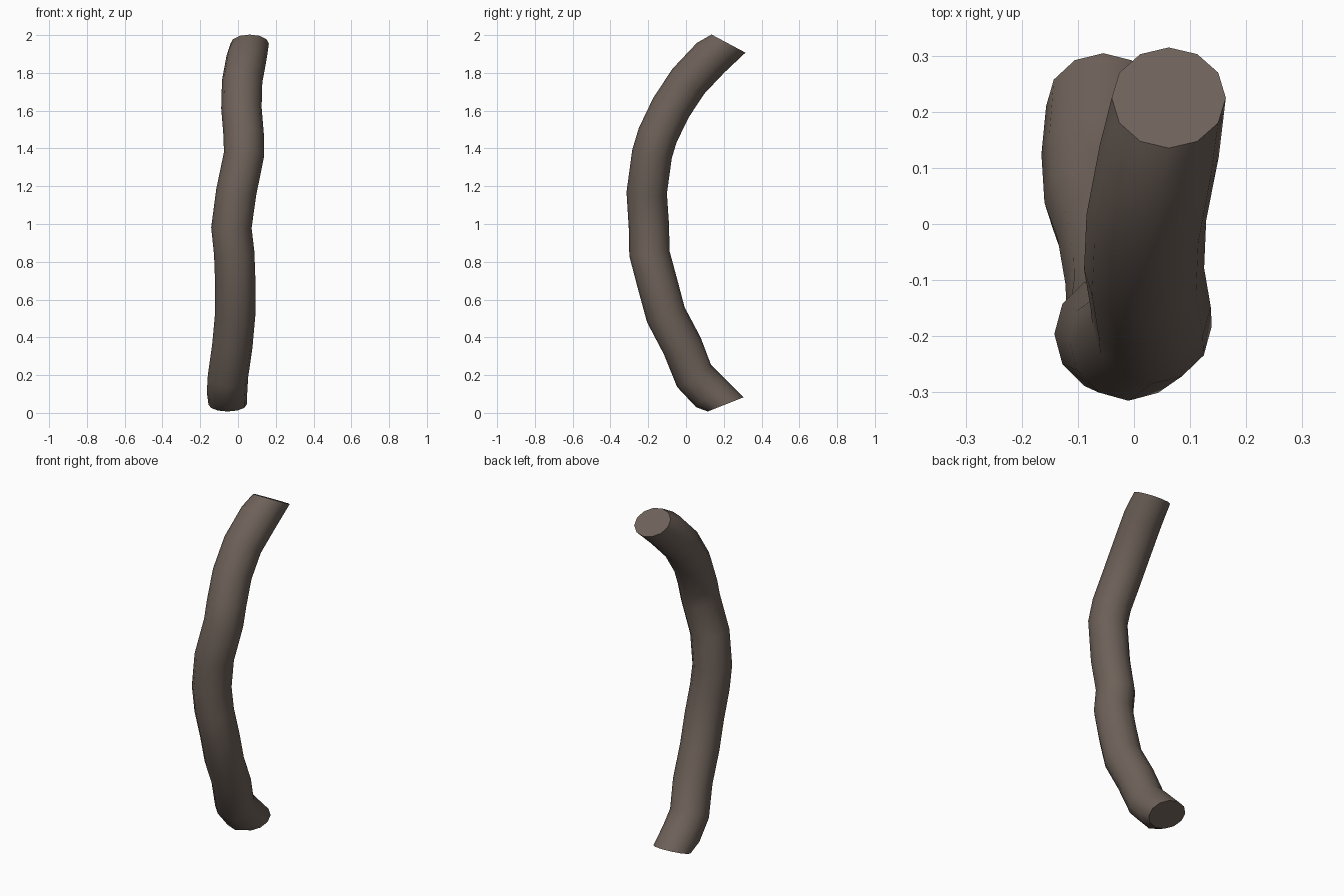
import bpy, bmesh
from math import cos, sin, tau
from mathutils import Vector

cube = bpy.data.objects.get("Cube")
if cube:
    bpy.data.objects.remove(cube, do_unlink=True)

SIDES = 12
RADIUS = 0.107

# Centre line of the branch, bottom to top
path = [Vector(p) for p in (
    (-0.055, 0.21, 0.045), (-0.058, 0.125, 0.11), (-0.053, 0.043, 0.195),
    (-0.03, -0.02, 0.355), (-0.015, -0.107, 0.52), (-0.014, -0.15, 0.68),
    (-0.02, -0.194, 0.845), (-0.035, -0.196, 0.98), (-0.01, -0.208, 1.165),
    (0.032, -0.18, 1.37), (0.03, -0.15, 1.47), (0.018, -0.08, 1.615),
    (0.022, 0.012, 1.755), (0.045, 0.13, 1.88), (0.062, 0.225, 1.955))]

# Slanted cuts at both ends
cut_bottom = Vector((0, -0.37, 0.93))
cut_top = Vector((0, 0.47, 0.88))


def ring_normal(i):
    if i == 0:
        return cut_bottom.normalized()
    if i == len(path) - 1:
        return cut_top.normalized()
    before = (path[i] - path[i - 1]).normalized()
    after = (path[i + 1] - path[i]).normalized()
    return (before + after).normalized()


def add_ring(bm, i):
    n = ring_normal(i)
    u = Vector((1, 0, 0))
    u = (u - n * u.dot(n)).normalized()
    v = n.cross(u)
    r = RADIUS * (0.95 if i in (0, len(path) - 1) else 1)
    return [bm.verts.new(path[i] + r * (cos(a) * u + sin(a) * v))
            for a in (tau * k / SIDES for k in range(SIDES))]


# Branch skin and end caps
bm = bmesh.new()
rings = [add_ring(bm, i) for i in range(len(path))]
for low, high in zip(rings, rings[1:]):
    for k in range(SIDES):
        j = (k + 1) % SIDES
        bm.faces.new((low[k], low[j], high[j], high[k]))
bm.faces.new(rings[0][::-1])
bm.faces.new(rings[-1])
bmesh.ops.recalc_face_normals(bm, faces=bm.faces)
mesh = bpy.data.meshes.new("branch")
bm.to_mesh(mesh)
bm.free()
branch = bpy.data.objects.new("branch", mesh)
bpy.context.collection.objects.link(branch)

# Bark colour
bark = bpy.data.materials.new("grey brown bark")
bark.use_nodes = True
color = (0.155, 0.12, 0.1, 1)
bark.diffuse_color = color
shader = bark.node_tree.nodes["Principled BSDF"]
shader.inputs["Base Color"].default_value = color
shader.inputs["Roughness"].default_value = 0.9
mesh.materials.append(bark)

# Smooth bark with crisp cut ends
bpy.ops.object.select_all(action='DESELECT')
branch.select_set(True)
bpy.context.view_layer.objects.active = branch
bpy.ops.object.shade_smooth_by_angle(angle=0.7)
